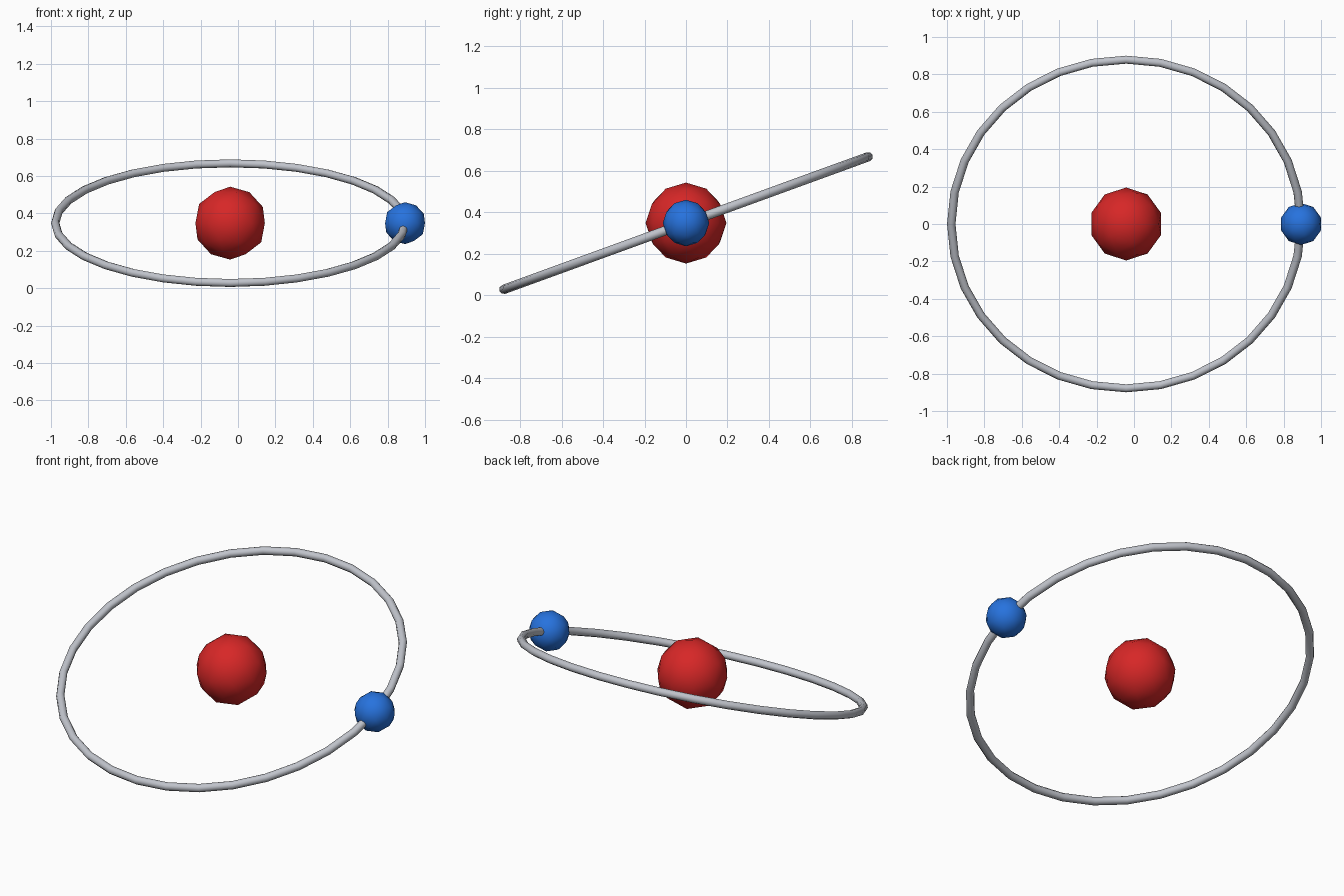
import bpy
import math

cube = bpy.data.objects.get("Cube")
if cube:
    bpy.data.objects.remove(cube, do_unlink=True)

CENTER = (-0.042, 0, 0.348)
ORBIT_RADIUS = 0.935


def material(name, color):
    mat = bpy.data.materials.new(name)
    mat.use_nodes = True
    mat.diffuse_color = (*color, 1)
    mat.node_tree.nodes["Principled BSDF"].inputs["Base Color"].default_value = (*color, 1)
    return mat


def finish(name, mat):
    obj = bpy.context.object
    obj.name = name
    obj.data.materials.append(mat)
    bpy.ops.object.shade_smooth()


def ball(name, radius, location, mat):
    bpy.ops.mesh.primitive_ico_sphere_add(subdivisions=2, radius=radius, location=location)
    finish(name, mat)


# Central ball
ball("nucleus", 0.195, CENTER, material("red", (0.68, 0.02, 0.02)))

# Small ball riding on the ring
ball("electron", 0.112, (CENTER[0] + ORBIT_RADIUS, 0, CENTER[2]),
     material("blue", (0.02, 0.17, 0.73)))

# Tilted orbit ring, rising towards the back
bpy.ops.mesh.primitive_torus_add(
    major_radius=ORBIT_RADIUS, minor_radius=0.0225, major_segments=32, minor_segments=8,
    location=CENTER, rotation=(math.radians(20), 0, 0))
finish("orbit_ring", material("light grey", (0.53, 0.55, 0.6)))
